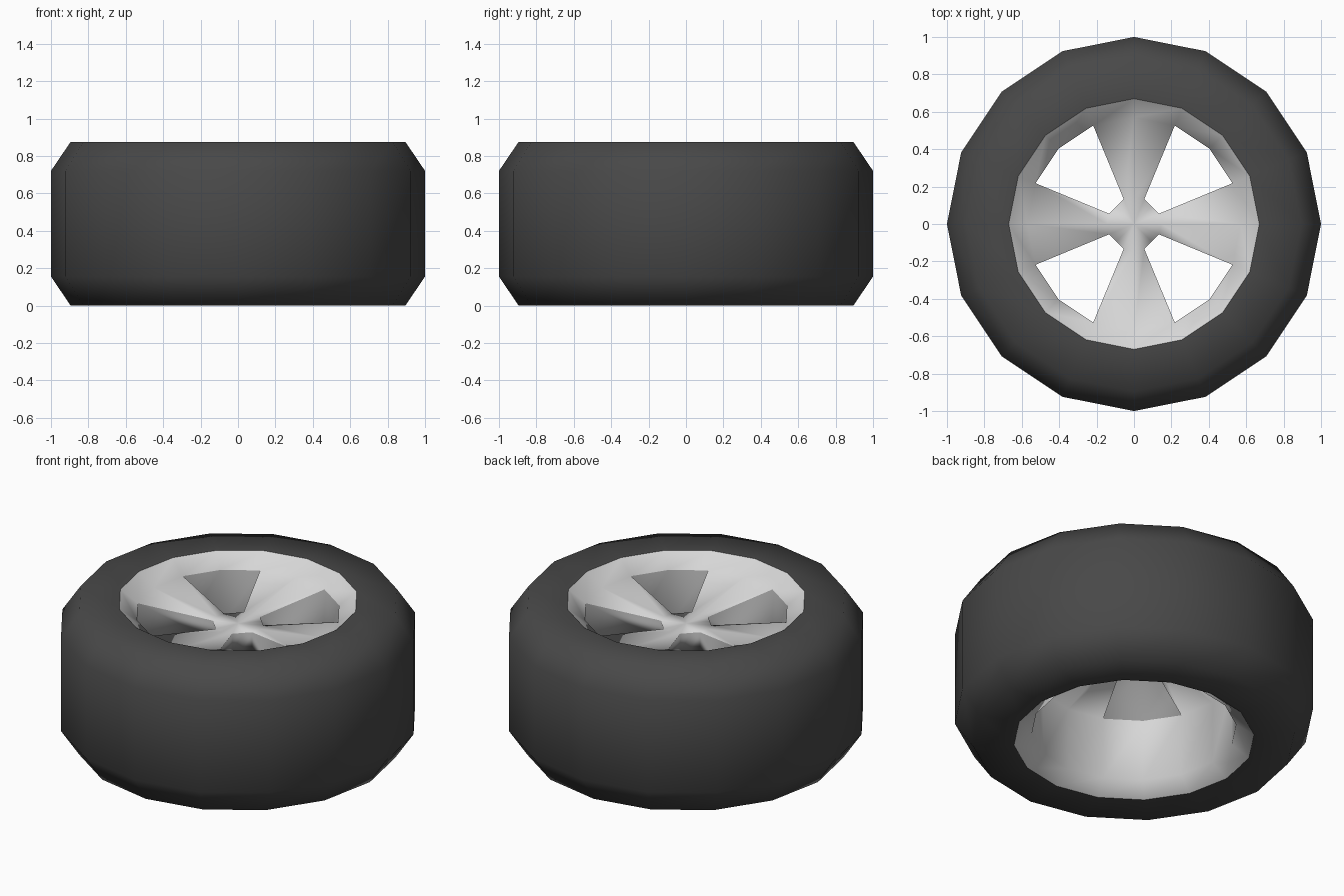
import bpy, bmesh, math

cube = bpy.data.objects.get("Cube")
if cube:
    bpy.data.objects.remove(cube, do_unlink=True)

SIDES = 16


def material(name, grey):
    m = bpy.data.materials.new(name)
    m.use_nodes = True
    m.diffuse_color = (grey, grey, grey, 1)
    m.node_tree.nodes["Principled BSDF"].inputs["Base Color"].default_value = (grey, grey, grey, 1)
    return m


rubber = material("dark rubber", 0.065)
metal = material("light metal", 0.68)
shade = material("window wall grey", 0.30)


def ring(bm, radius, z, straight_windows=False):
    verts = []
    for i in range(SIDES):
        a = math.tau * i / SIDES
        r = radius
        if straight_windows and i % 4 == 2:   # middle of a straight window edge
            r *= math.cos(math.tau / SIDES)
        verts.append(bm.verts.new((r * math.cos(a), r * math.sin(a), z)))
    return verts


def band(bm, a, b, keep=range(4), mat=0):
    for i in range(SIDES):
        if i % 4 in keep:
            j = (i + 1) % SIDES
            f = bm.faces.new((a[i], a[j], b[j], b[i]))
            f.material_index = mat


def finish(bm, name, mats, soft_edges=()):
    for f in bm.faces:
        f.smooth = True
    for e in bm.edges:
        if len(e.link_faces) == 2 and e not in soft_edges:
            e.smooth = e.calc_face_angle() < math.radians(45)
    mesh = bpy.data.meshes.new(name)
    bm.to_mesh(mesh)
    bm.free()
    for m in mats:
        mesh.materials.append(m)
    ob = bpy.data.objects.new(name, mesh)
    bpy.context.collection.objects.link(ob)


# Tyre: bevelled band
bm = bmesh.new()
profile = [(0.67, 0), (0.895, 0), (1, 0.155), (1, 0.72), (0.895, 0.875), (0.67, 0.875)]
rings = [ring(bm, r, z) for r, z in profile]
for a, b in zip(rings, rings[1:]):
    band(bm, a, b)
finish(bm, "tyre", [rubber])

# Rim: dished face, four thick spokes and barrel
bm = bmesh.new()
lip_top = ring(bm, 0.67, 0.875)
face_out = ring(bm, 0.57, 0.80)
hub_top = ring(bm, 0.145, 0.737, True)
hub_low = ring(bm, 0.145, 0.62, True)
under_out = ring(bm, 0.57, 0.45)
barrel_low = ring(bm, 0.57, 0.07)
lip_low = ring(bm, 0.67, 0)
SPOKE, WINDOW = (3, 0), (1, 2)
band(bm, lip_top, face_out)
band(bm, face_out, hub_top, SPOKE)
band(bm, hub_low, under_out, SPOKE)
band(bm, under_out, barrel_low)
band(bm, barrel_low, lip_low)

# Hub caps
top = bm.verts.new((0, 0, 0.735))
low = bm.verts.new((0, 0, 0.625))
for i in range(SIDES):
    j = (i + 1) % SIDES
    bm.faces.new((hub_top[i], hub_top[j], top))
    bm.faces.new((hub_low[j], hub_low[i], low))

# Window walls
band(bm, face_out, under_out, WINDOW, 1)
band(bm, hub_low, hub_top, WINDOW, 1)
for i in range(1, SIDES, 2):
    wall = [hub_low[i], hub_top[i], face_out[i], under_out[i]]
    if i % 4 == 3:
        wall.reverse()
    bm.faces.new(wall).material_index = 1

# Spokes flow softly into the barrel
soft = {e for e in bm.edges if all(v in under_out for v in e.verts)
        and all(f.material_index == 0 for f in e.link_faces)}
finish(bm, "rim", [metal, shade], soft)
